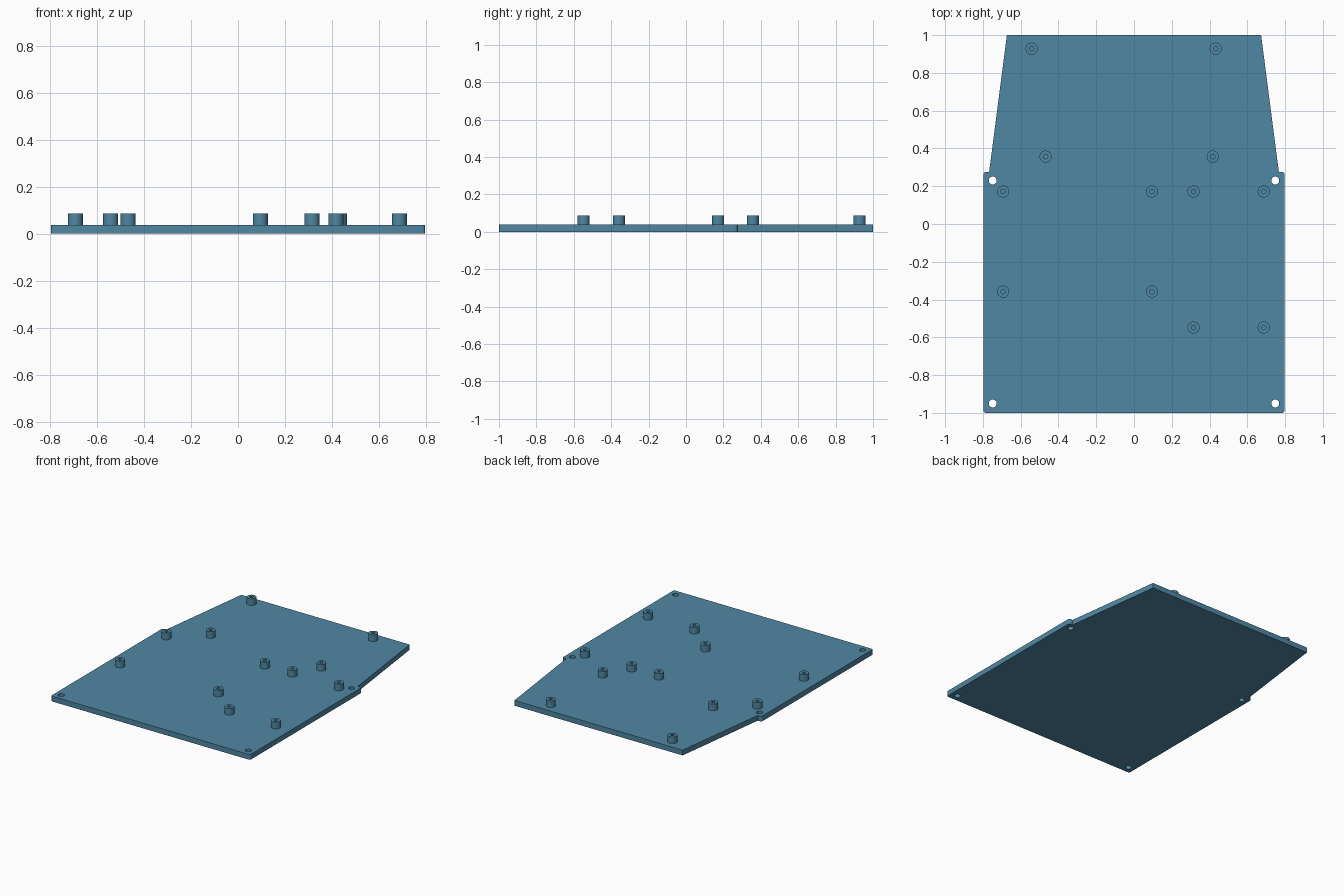
import bpy, bmesh
from math import cos, sin, pi, radians

PLATE_TOP, POST_TOP = 0.038, 0.086
HALF_W, FRONT, EAR_Y = 0.797, -1.0, 0.275

cube = bpy.data.objects.get("Cube")
if cube:
    bpy.data.objects.remove(cube, do_unlink=True)

blue = bpy.data.materials.new("steel_blue")
blue.use_nodes = True
colour = (0.078, 0.242, 0.365, 1)
blue.diffuse_color = colour
blue.node_tree.nodes["Principled BSDF"].inputs["Base Color"].default_value = colour


def arc(x, y, r, start, end, steps):
    """Points along an arc, angles in degrees."""
    angles = [radians(start + (end - start) * i / steps) for i in range(steps + 1)]
    return [(x + r * cos(a), y + r * sin(a)) for a in angles]


def circle(x, y, r, sides=32):
    return arc(x, y, r, 0, 360, sides)[:-1]


def extrude_outlines(name, loops, z0, z1):
    """Solid with holes: the first loop is the outside, the rest are cut out."""
    curve = bpy.data.curves.new(name, "CURVE")
    curve.dimensions = "2D"
    curve.fill_mode = "BOTH"
    curve.extrude = (z1 - z0) / 2
    for loop in loops:
        spline = curve.splines.new("POLY")
        spline.points.add(len(loop) - 1)
        for point, (x, y) in zip(spline.points, loop):
            point.co = (x, y, 0, 1)
        spline.use_cyclic_u = True
    source = bpy.data.objects.new(name + "_outline", curve)
    bpy.context.collection.objects.link(source)
    bpy.context.view_layer.update()
    graph = bpy.context.evaluated_depsgraph_get()
    mesh = bpy.data.meshes.new_from_object(source.evaluated_get(graph))
    bpy.data.objects.remove(source, do_unlink=True)
    bpy.data.curves.remove(curve)

    # Weld the caps to the walls
    bm = bmesh.new()
    bm.from_mesh(mesh)
    bmesh.ops.translate(bm, verts=bm.verts, vec=(0, 0, (z0 + z1) / 2))
    bmesh.ops.remove_doubles(bm, verts=bm.verts, dist=0.0001)
    bmesh.ops.recalc_face_normals(bm, faces=bm.faces)
    bm.to_mesh(mesh)
    bm.free()
    mesh.name = name
    mesh.materials.clear()
    mesh.materials.append(blue)
    obj = bpy.data.objects.new(name, mesh)
    bpy.context.collection.objects.link(obj)
    bpy.ops.object.select_all(action="DESELECT")
    obj.select_set(True)
    bpy.context.view_layer.objects.active = obj
    bpy.ops.object.shade_smooth_by_angle(angle=radians(35))
    return obj


# Base plate: rounded front part with ears, tapering towards the back
r = 0.013
right_side = (arc(HALF_W - r, FRONT + r, r, -90, 0, 5)
              + arc(HALF_W - r, EAR_Y - r, r, 0, 90, 5)
              + [(0.767, EAR_Y), (0.673, 1.0)])
left_side = [(-x, y) for x, y in reversed(right_side)]
screw_holes = [circle(x, y, 0.021) for x in (-0.748, 0.748) for y in (-0.95, 0.23)]
extrude_outlines("base_plate", [right_side + left_side] + screw_holes, 0, PLATE_TOP)

# Hollow standoff posts, grouped by row
rows = {
    0.928: (-0.542, 0.432),
    0.357: (-0.468, 0.417),
    0.172: (-0.693, 0.095, 0.315, 0.687),
    -0.358: (-0.693, 0.095),
    -0.548: (0.315, 0.687),
}
for y, xs in rows.items():
    for x in xs:
        extrude_outlines("standoff_post", [circle(x, y, 0.032), circle(x, y, 0.012)],
                         PLATE_TOP, POST_TOP)
